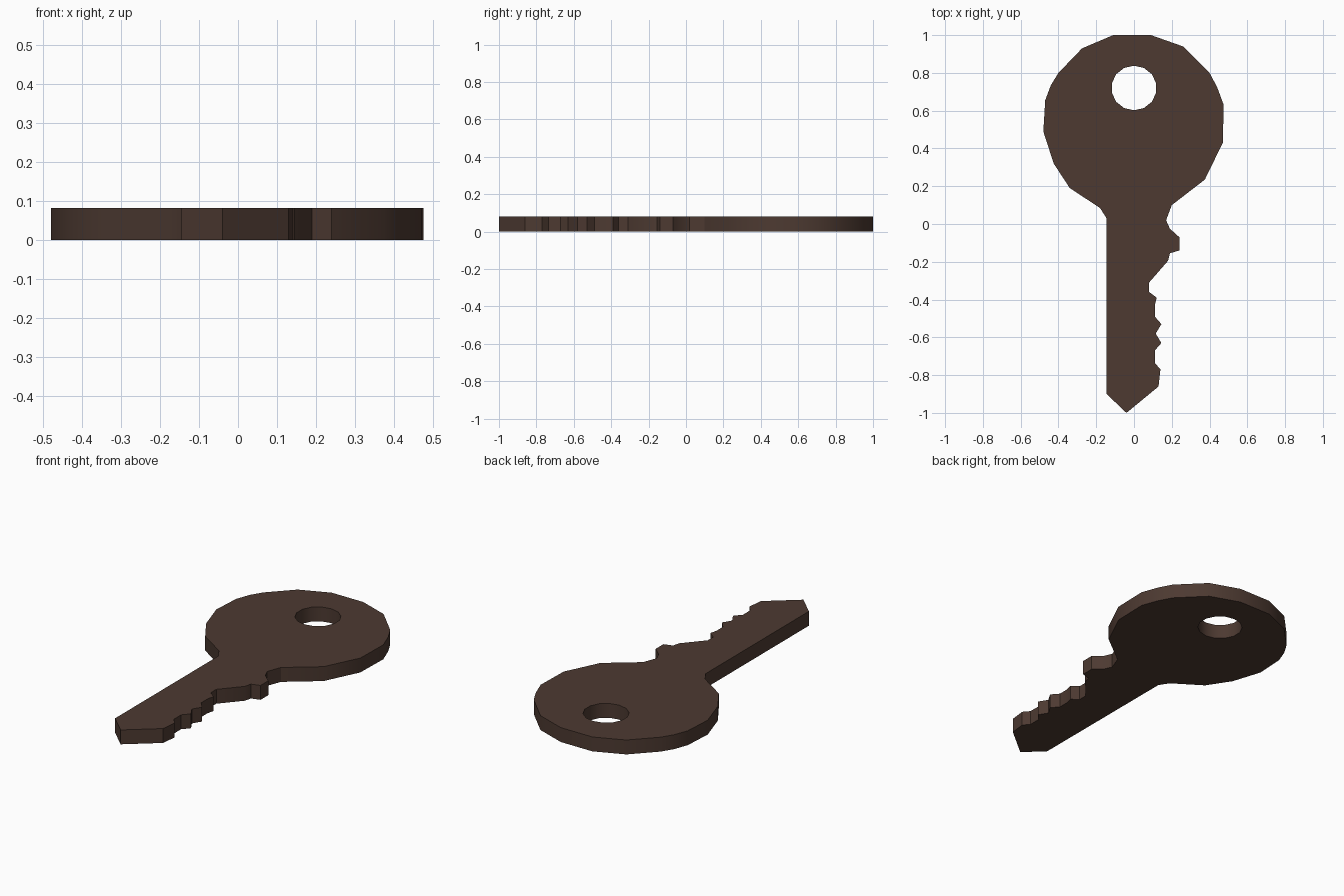
import bpy, bmesh, math

if "Cube" in bpy.data.objects:
    bpy.data.objects.remove(bpy.data.objects["Cube"])

THICK = 0.082

# Outline of the key, clockwise from the top of the head
head_right = [(-.11, 1), (.09, 1), (.26, .94), (.40, .80), (.44, .725), (.475, .63),
              (.47, .43), (.375, .235), (.20, .10), (.17, .02)]
teeth = [(.19, -.025), (.24, -.07), (.24, -.14), (.19, -.155), (.18, -.195), (.08, -.31),
         (.08, -.36), (.12, -.39), (.11, -.43), (.11, -.49), (.145, -.53), (.115, -.58),
         (.145, -.63), (.11, -.67), (.11, -.735), (.14, -.77), (.13, -.86)]
tip_and_back = [(-.04, -1), (-.145, -.90), (-.145, .03), (-.18, .085)]
head_left = [(-.34, .19), (-.425, .32), (-.48, .49), (-.47, .655), (-.44, .735),
             (-.40, .80), (-.275, .93)]
outline = head_right + teeth + tip_and_back + head_left

# Ring hole
SIDES = 14
hole = [(.12 * math.cos(2 * math.pi * i / SIDES),
         .72 + .118 * math.sin(2 * math.pi * (i + .5) / SIDES)) for i in range(SIDES)]
hole = [(.12 * math.cos(2 * math.pi * (i + .5) / SIDES), y) for i, (_, y) in enumerate(hole)]

bm = bmesh.new()


def add_loop(points):
    verts = [bm.verts.new((x, y, 0)) for x, y in points]
    return [bm.edges.new((v, verts[(i + 1) % len(verts)])) for i, v in enumerate(verts)]


# Fill between outline and hole, then extrude to thickness
edges = add_loop(outline) + add_loop(hole)
bmesh.ops.triangle_fill(bm, use_beauty=True, use_dissolve=False, edges=edges, normal=(0, 0, 1))
ext = bmesh.ops.extrude_face_region(bm, geom=bm.faces[:], use_keep_orig=True)
for v in ext["geom"]:
    if isinstance(v, bmesh.types.BMVert):
        v.co.z = THICK
bmesh.ops.recalc_face_normals(bm, faces=bm.faces[:])

mesh = bpy.data.meshes.new("key")
bm.to_mesh(mesh)
bm.free()
key = bpy.data.objects.new("key", mesh)
bpy.context.collection.objects.link(key)

# Dark brown metal
mat = bpy.data.materials.new("dark_brown")
mat.diffuse_color = (0.074, 0.042, 0.031, 1)
mat.use_nodes = True
mat.node_tree.nodes["Principled BSDF"].inputs["Base Color"].default_value = mat.diffuse_color
mesh.materials.append(mat)

# Rounded rim shades smooth, sharp corners stay crisp
bpy.context.view_layer.objects.active = key
key.select_set(True)
bpy.ops.object.shade_smooth_by_angle(angle=math.radians(30))
